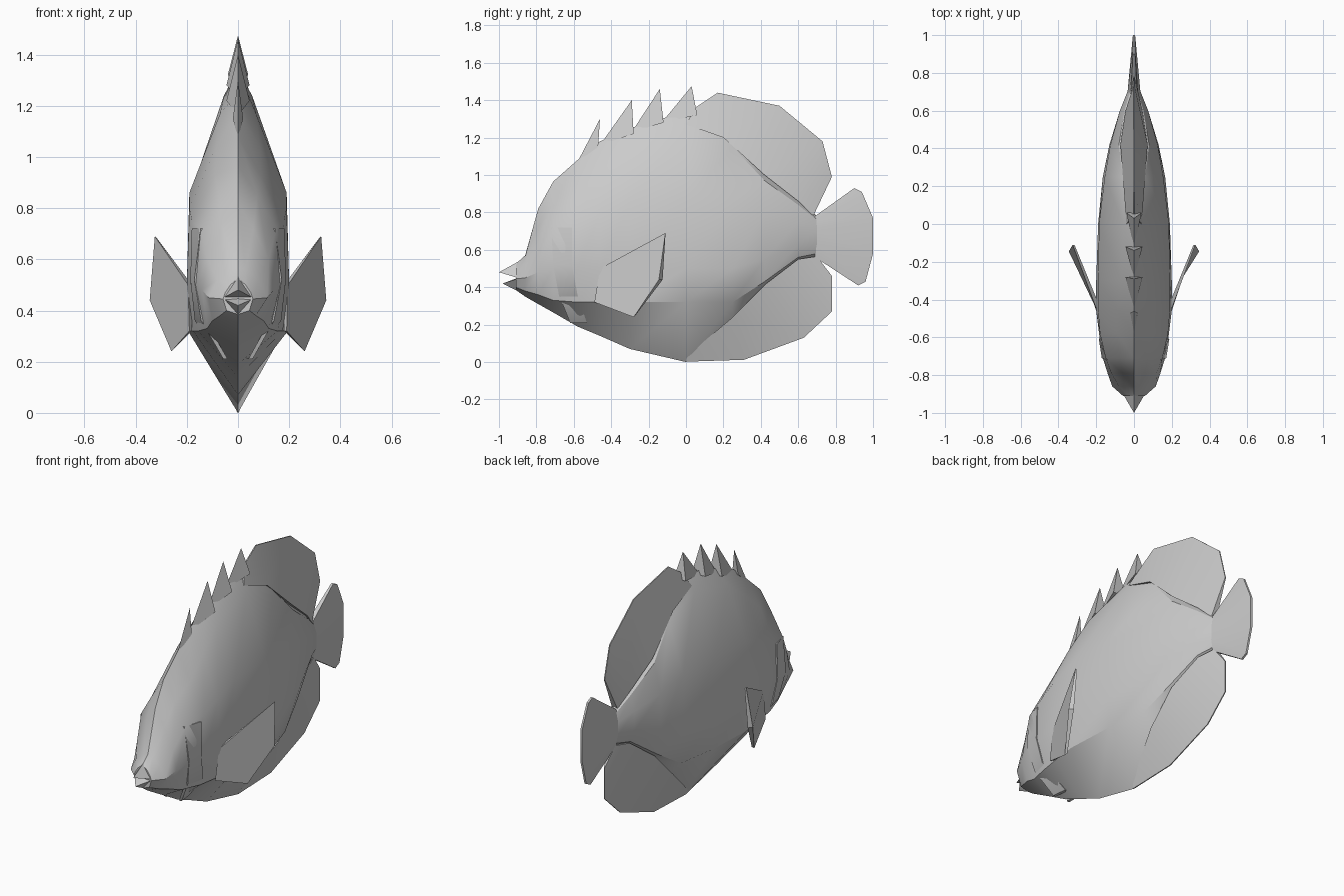
import bpy, bmesh
from mathutils import Vector
from mathutils.bvhtree import BVHTree

grey = bpy.data.materials.new("pale_grey")
grey.diffuse_color = (0.6, 0.6, 0.6, 1)


def make(name, verts, faces, angle=30):
    bm = bmesh.new()
    vs = [bm.verts.new(v) for v in verts]
    for f in faces:
        bm.faces.new([vs[i] for i in f])
    bmesh.ops.remove_doubles(bm, verts=bm.verts, dist=0.0005)
    bmesh.ops.recalc_face_normals(bm, faces=bm.faces)
    me = bpy.data.meshes.new(name)
    bm.to_mesh(me)
    bm.free()
    ob = bpy.data.objects.new(name, me)
    bpy.context.collection.objects.link(ob)
    me.materials.append(grey)
    bpy.ops.object.select_all(action='DESELECT')
    ob.select_set(True)
    bpy.context.view_layer.objects.active = ob
    bpy.ops.object.shade_smooth_by_angle(angle=angle * 0.01745)
    return ob


def strip_faces(n_rows, n):
    # closed rings of n points joined row by row
    return [(r * n + i, r * n + (i + 1) % n, (r + 1) * n + (i + 1) % n, (r + 1) * n + i)
            for r in range(n_rows - 1) for i in range(n)]


# Body: cross-sections (y, bottom z, four side points, top z)
stations = [
    (-.91, .385, (.045, .40), (.058, .445), (.05, .47), (.03, .50), .525),
    (-.86, .35, (.07, .38), (.115, .45), (.08, .52), (.03, .56), .57),
    (-.79, .31, (.10, .36), (.14, .48), (.12, .60), (.06, .72), .82),
    (-.71, .265, (.12, .33), (.165, .50), (.15, .72), (.075, .85), .965),
    (-.58, .19, (.155, .32), (.185, .50), (.18, .75), (.09, .93), 1.08),
    (-.46, .14, (.175, .32), (.20, .50), (.19, .80), (.085, 1.04), 1.18),
    (-.30, .07, (.195, .32), (.20, .50), (.19, .86), (.07, 1.17), 1.25),
    (0, 0, (.18, .32), (.19, .50), (.185, .86), (.055, 1.24), 1.34),
    (.25, .17, (.14, .32), (.165, .50), (.155, .86), (.06, 1.15), 1.24),
    (.42, .38, (.10, .43), (.13, .55), (.125, .80), (.08, .97), 1.03),
    (.60, .54, (.05, .56), (.075, .63), (.075, .75), (.05, .84), .88),
    (.70, .56, (.02, .58), (.035, .63), (.035, .71), (.02, .76), .78),
]
verts = []
for y, zb, *side, zt in stations:
    verts += [(0, y, zb)] + [(x, y, z) for x, z in side]
    verts += [(0, y, zt)] + [(-x, y, z) for x, z in reversed(side)]
n, rows = 10, len(stations)
faces = strip_faces(rows, n) + [tuple(range(n)), tuple(range((rows - 1) * n, rows * n))]
body = make("body", verts, faces)
bvh = BVHTree.FromObject(body, bpy.context.evaluated_depsgraph_get())


# Median fins: thick root (y, z, half width) tapering to a thin edge (y, z)
def median_fin(name, root, edge, t=0.003):
    v = []
    for (y, z, w), (ey, ez) in zip(root, edge):
        v += [(w, y, z), (t, ey, ez), (-t, ey, ez), (-w, y, z)]
    k = len(root)
    make(name, v, strip_faces(k, 4) + [(0, 1, 2, 3), tuple(range(4 * k - 4, 4 * k))])


median_fin("dorsal_fin",
           [(0, 1.27, .04), (.20, 1.20, .055), (.42, 1.0, .072), (.60, .86, .045), (.68, .78, .018)],
           [(.05, 1.36), (.17, 1.44), (.50, 1.37), (.73, 1.18), (.78, .99)])
median_fin("anal_fin",
           [(0, .03, .015), (.25, .24, .09), (.43, .42, .09), (.60, .55, .045), (.70, .565, .018)],
           [(0, .002), (.31, .012), (.63, .13), (.78, .27), (.78, .46)])
median_fin("tail_fin",
           [(.69, .78, .016), (.69, .76, .022), (.69, .71, .035), (.69, .63, .035), (.69, .58, .022), (.69, .56, .016)],
           [(.90, .93), (.94, .91), (1, .77), (1, .58), (.96, .43), (.92, .41)], .006)

# Dorsal spines: front foot, back foot, tip, half width
for i, (fy, fz, by, bz, ty, tz, w) in enumerate([
        (-.58, 1.07, -.47, 1.15, -.46, 1.30, .02),
        (-.46, 1.16, -.28, 1.22, -.29, 1.40, .045),
        (-.29, 1.23, -.12, 1.28, -.14, 1.46, .045),
        (-.13, 1.28, .06, 1.32, .03, 1.475, .04)]):
    make(f"dorsal_spine_{i + 1}", [(0, fy, fz), (w, by, bz), (-w, by, bz), (0, ty, tz)],
         [(0, 1, 2), (0, 1, 3), (1, 2, 3), (0, 2, 3)])

# Jaws: two short beaks with a notch between
tet = [(0, 1, 2), (0, 2, 3), (0, 3, 4), (0, 4, 1), (1, 2, 3, 4)]
make("upper_jaw", [(0, -1, .48), (0, -.90, .535), (.058, -.90, .45), (0, -.90, .45), (-.058, -.90, .45)], tet)
make("lower_jaw", [(0, -.98, .42), (0, -.90, .45), (.058, -.90, .445), (0, -.90, .38), (-.058, -.90, .445)], tet)

# Paired parts
for s, label in ((1, "left"), (-1, "right")):
    # pectoral fin: outer and inner sheets meeting at the root
    outer = [(.19, -.49, .32), (.26, -.28, .24), (.345, -.145, .44), (.325, -.11, .69), (.195, -.46, .50)]
    inner = [(.18, -.47, .32), (.25, -.27, .25), (.325, -.125, .44), (.315, -.11, .68), (.18, -.44, .50)]
    v = [(s * x, y, z) for x, y, z in outer + inner]
    make(f"pectoral_fin_{label}", v, strip_faces(2, 5) + [(0, 1, 2, 3, 4), (5, 6, 7, 8, 9)], 20)

    # cheek band laid on the side of the head
    pts = []
    for z, y0, y1 in ((.72, -.72, -.61), (.52, -.71, -.61), (.36, -.68, -.58), (.21, -.62, -.53)):
        for y in (y0, y1):
            hit = bvh.ray_cast(Vector((s, y, z)), Vector((-s, 0, 0)))[0]
            x = abs(hit.x) if hit else 0.05
            pts += [(s * (x + .007), y, z), (s * (x - .01), y, z)]
    # each row holds front-out, front-in, back-out, back-in
    loops = [pts[r * 4 + k] for r in range(4) for k in (0, 2, 3, 1)]
    make(f"cheek_band_{label}", loops, strip_faces(4, 4) + [(0, 1, 2, 3), (12, 13, 14, 15)])
